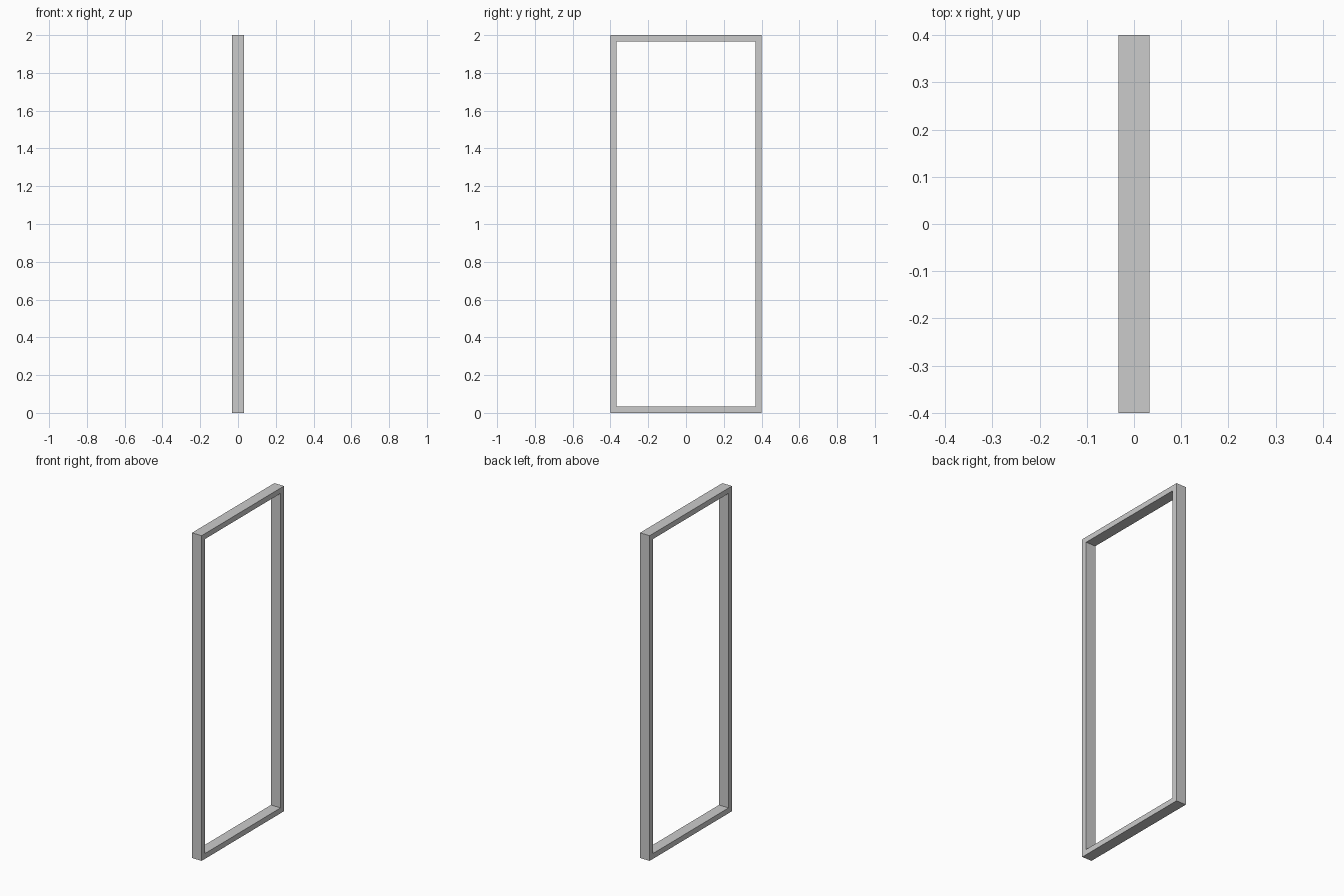
import bpy, bmesh

if "Cube" in bpy.data.objects:
    bpy.data.objects.remove(bpy.data.objects["Cube"])

WIDTH, HEIGHT, DEPTH, BORDER = 0.8, 2.0, 0.066, 0.033


def rectangle(bm, x, inset):
    """Four corner vertices of an upright rectangle in the YZ plane."""
    y = WIDTH / 2 - inset
    lo, hi = inset, HEIGHT - inset
    return [bm.verts.new((x, *c)) for c in ((-y, lo), (y, lo), (y, hi), (-y, hi))]


# Rectangular frame: one cross-section loop swept around four mitred corners
bm = bmesh.new()
h = DEPTH / 2
section = [(h, 0), (h, BORDER), (-h, BORDER), (-h, 0)]
loops = [rectangle(bm, x, inset) for x, inset in section]
for k in range(4):
    a, b = loops[k], loops[(k + 1) % 4]
    for i in range(4):
        j = (i + 1) % 4
        bm.faces.new((a[i], a[j], b[j], b[i]))
bmesh.ops.recalc_face_normals(bm, faces=bm.faces)

mesh = bpy.data.meshes.new("door_frame")
bm.to_mesh(mesh)
bm.free()
bpy.context.collection.objects.link(bpy.data.objects.new("door_frame", mesh))
